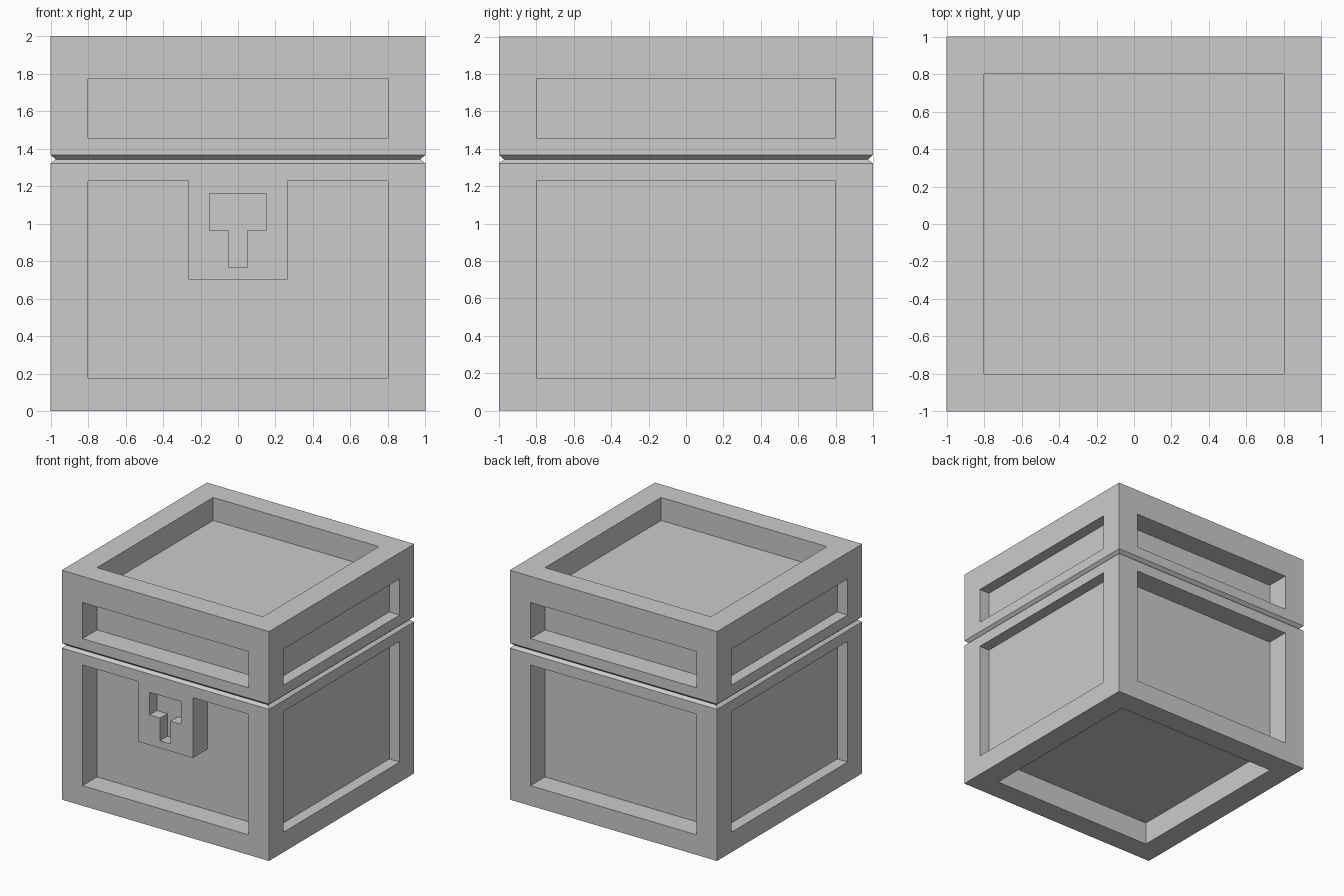
import bpy, bmesh
from math import radians
from mathutils import Matrix, Vector

if "Cube" in bpy.data.objects:
    bpy.data.objects.remove(bpy.data.objects["Cube"])

FRONT = Matrix.Rotation(radians(90), 4, 'X')
SIDES = [Matrix.Rotation(radians(90 * i), 4, 'Z') @ FRONT for i in range(4)]
DEPTHS = [.2, .1, .2, .1]  # front, right, back, left recesses
FLIP = Matrix.Rotation(radians(180), 4, 'X')


def rect(u, v0, v1):
    return [(-u, v0), (u, v0), (u, v1), (-u, v1)]


def panel(bm, mat, w, outer, holes):
    """Flat framed panel facing local +w; holes are (outline, depth) recesses."""
    normal = (mat.to_3x3() @ Vector((0, 0, 1))).normalized()

    def ring(pts, h):
        return [bm.verts.new(mat @ Vector((u, v, h))) for u, v in pts]

    loops = [ring(outer, w)]
    for pts, depth in holes:
        top, floor = ring(pts, w), ring(pts, w - depth)
        loops.append(top)
        bm.faces.new(floor)
        for i in range(len(pts)):
            j = (i + 1) % len(pts)
            bm.faces.new((top[i], top[j], floor[j], floor[i]))
    edges = []
    for lp in loops:
        for a, b in zip(lp, lp[1:] + lp[:1]):
            edges.append(bm.edges.get((a, b)) or bm.edges.new((a, b)))
    res = bmesh.ops.triangle_fill(bm, use_beauty=True, edges=edges, normal=normal)
    for f in res['geom']:
        if isinstance(f, bmesh.types.BMFace):
            f.normal_update()
            if f.normal.dot(normal) < 0:
                f.normal_flip()
    return loops[0]


def bevel_strip(bm, mat, lower, upper):
    """Sloped face of the groove, each end given as (half width, height)."""
    (a, za), (b, zb) = lower, upper
    pts = [(-a, za, a), (a, za, a), (b, zb, b), (-b, zb, b)]
    vs = [bm.verts.new(mat @ Vector(p)) for p in pts]
    bm.faces.new(vs)
    return vs


def finish(bm, rim, name):
    bmesh.ops.remove_doubles(bm, verts=rim, dist=1e-4)
    me = bpy.data.meshes.new(name)
    bm.to_mesh(me)
    bm.free()
    bpy.context.collection.objects.link(bpy.data.objects.new(name, me))


# Base: four framed sides, the front one leaving a lock plate with a keyhole
lock_recess = [(-.8, .175), (.8, .175), (.8, 1.227), (.265, 1.227),
               (.265, .702), (-.265, .702), (-.265, 1.227), (-.8, 1.227)]
keyhole = [(-.052, .767), (.05, .767), (.05, .965), (.152, .965),
           (.152, 1.162), (-.153, 1.162), (-.153, .965), (-.052, .965)]
bm, rim = bmesh.new(), []
for i, m in enumerate(SIDES):
    holes = [(rect(.8, .175, 1.227), DEPTHS[i])]
    if i == 0:
        holes = [(lock_recess, DEPTHS[i]), (keyhole, .1)]
    rim += panel(bm, m, 1, rect(1, 0, 1.322), holes)
    rim += bevel_strip(bm, m, (1, 1.322), (.973, 1.343))
rim += panel(bm, FLIP, 0, rect(1, -1, 1), [(rect(.8, -.8, .8), .2)])
finish(bm, rim, "chest_base")

# Lid: four shorter framed sides and a recessed top
bm, rim = bmesh.new(), []
for m, d in zip(SIDES, DEPTHS):
    rim += panel(bm, m, 1, rect(1, 1.367, 2), [(rect(.8, 1.457, 1.772), d)])
    rim += bevel_strip(bm, m, (.973, 1.343), (1, 1.367))
rim += panel(bm, Matrix.Identity(4), 2, rect(1, -1, 1), [(rect(.8, -.8, .8), .2)])
finish(bm, rim, "chest_lid")
